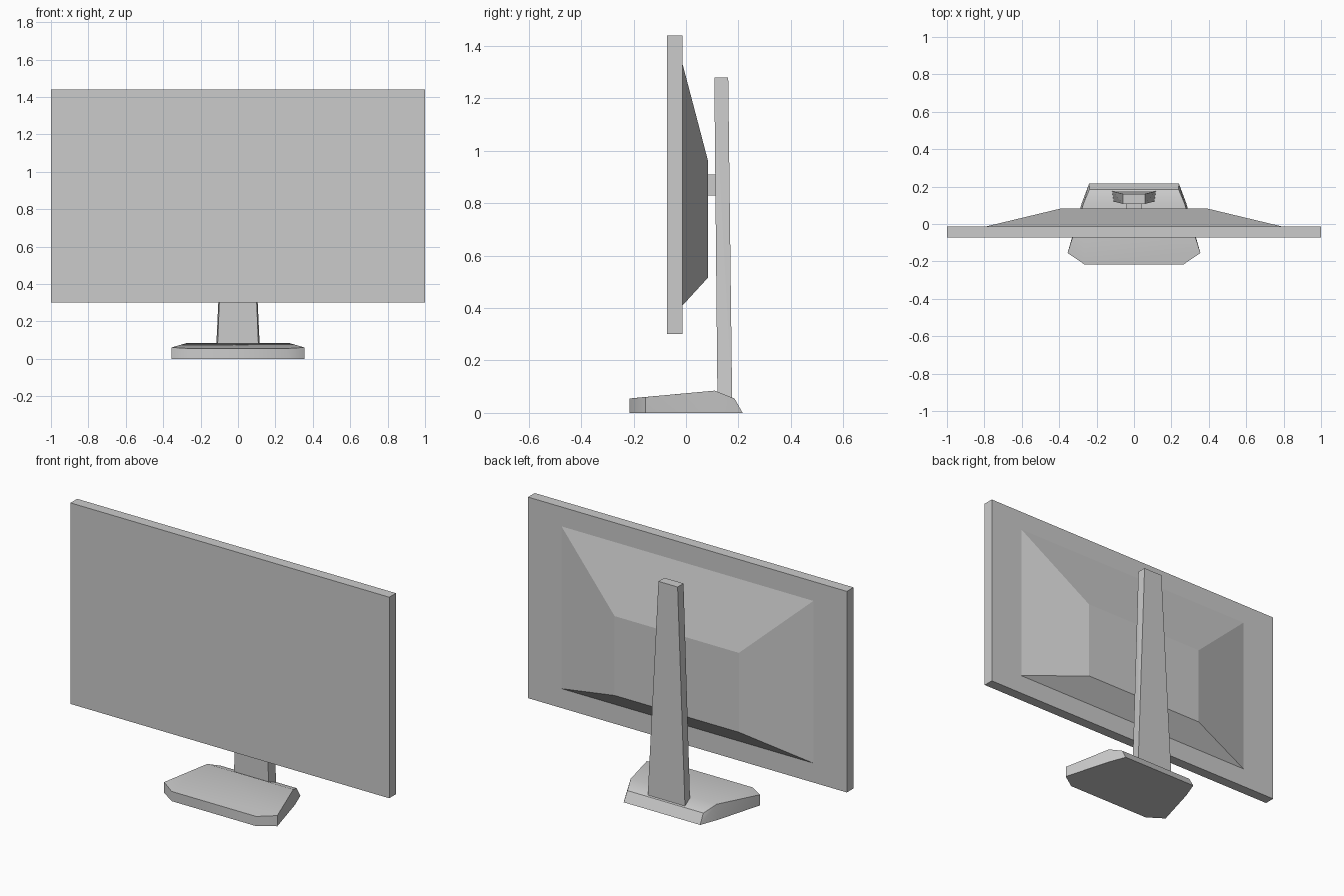
import bpy
import bmesh
import math

cube = bpy.data.objects.get("Cube")
if cube:
    bpy.data.objects.remove(cube, do_unlink=True)

# One plain grey for the whole model
grey = bpy.data.materials.new("plain_grey")
grey.use_nodes = True
colour = (0.6, 0.6, 0.6, 1)
grey.diffuse_color = colour
grey.node_tree.nodes["Principled BSDF"].inputs["Base Color"].default_value = colour


def solid(name, half_points, smooth_angle=0):
    """Convex solid from the corners of its left half, mirrored across x."""
    bm = bmesh.new()
    for x, y, z in half_points:
        for side in (1, -1):
            bm.verts.new((side * x, y, z))
    bmesh.ops.convex_hull(bm, input=bm.verts[:])
    bmesh.ops.dissolve_limit(bm, angle_limit=math.radians(1),
                             verts=bm.verts[:], edges=bm.edges[:])
    bmesh.ops.recalc_face_normals(bm, faces=bm.faces[:])
    mesh = bpy.data.meshes.new(name)
    bm.to_mesh(mesh)
    bm.free()
    mesh.materials.append(grey)
    if smooth_angle:
        mesh.shade_smooth()
        mesh.set_sharp_from_angle(angle=math.radians(smooth_angle))
    obj = bpy.data.objects.new(name, mesh)
    bpy.context.collection.objects.link(obj)
    return obj


def upright(x, y, low, high):
    """Four corners of an upright rectangle's left edge at depth y."""
    return [(x, y, low), (x, y, high)]


FRONT, BACK, REAR = -0.073, -0.013, 0.083

# Flat screen slab
solid("screen_panel", upright(1, FRONT, 0.3, 1.44) + upright(1, BACK, 0.3, 1.44))

# Tapered housing behind the screen
solid("rear_housing", upright(0.79, BACK, 0.41, 1.33) + upright(0.39, REAR, 0.515, 0.965))

# Small mount joining housing and column
solid("mount", upright(0.04, REAR - 0.01, 0.83, 0.91) + upright(0.04, 0.125, 0.83, 0.91))

# Tapered stand column
solid("stand_column", [
    (0.06, 0.108, 1.28), (0.06, 0.161, 1.28),
    (0.11, 0.12, 0.05), (0.117, 0.176, 0.05)])

# Base foot: stations of depth, bottom half width, top half width, height
stations = [
    (-0.216, 0.265, 0.265, 0.055),
    (-0.155, 0.355, 0.355, 0.0605),
    (0.11, 0.28, 0.27, 0.085),
    (0.185, 0.25, 0.238, 0.055),
    (0.216, 0.24, 0.24, 0),
]
foot = []
for y, low_x, top_x, height in stations:
    foot += [(low_x, y, 0), (top_x, y, height)]
solid("base_foot", foot, smooth_angle=36)
